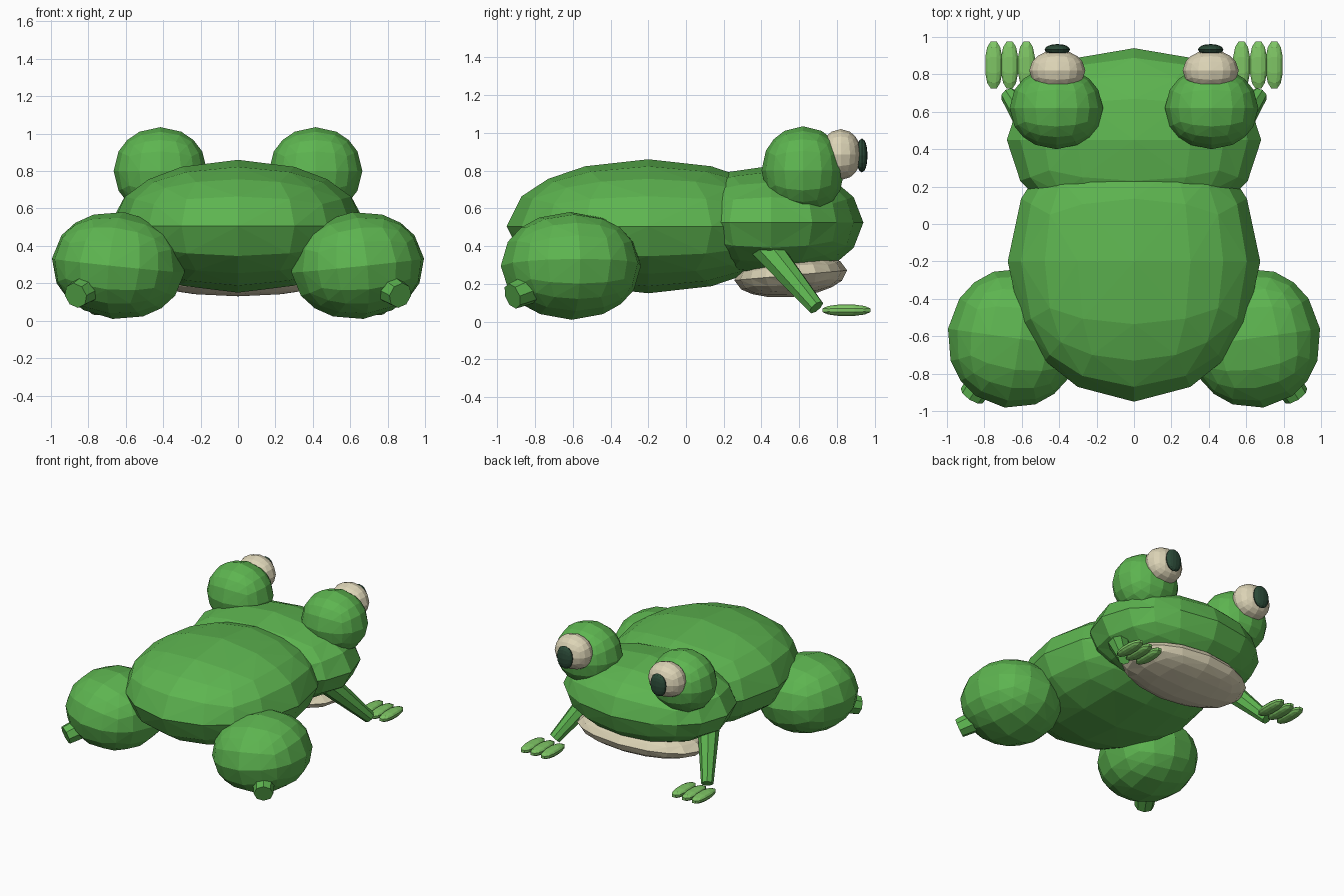
import bpy, bmesh
from math import radians
from mathutils import Vector, Matrix, Euler

if "Cube" in bpy.data.objects:
    bpy.data.objects.remove(bpy.data.objects["Cube"])


def mat(name, col):
    m = bpy.data.materials.new(name)
    m.diffuse_color = (*col, 1)
    m.use_nodes = True
    m.node_tree.nodes["Principled BSDF"].inputs["Base Color"].default_value = m.diffuse_color
    return m


GREEN = mat("skin_green", (0.11, 0.46, 0.08))
LIGHT = mat("toe_green", (0.21, 0.56, 0.13))
BEIGE = mat("beige", (0.72, 0.66, 0.47))
DARK = mat("dark_green", (0.025, 0.07, 0.04))


def finish(name, bm, material):
    bmesh.ops.recalc_face_normals(bm, faces=bm.faces)
    me = bpy.data.meshes.new(name)
    bm.to_mesh(me)
    bm.free()
    me.materials.append(material)
    ob = bpy.data.objects.new(name, me)
    bpy.context.collection.objects.link(ob)
    return ob


def blob(name, centre, radii, material, rot=(0, 0, 0), cuts=3):
    """Faceted ellipsoid made from a spherified cube."""
    bm = bmesh.new()
    bmesh.ops.create_cube(bm, size=2)
    bmesh.ops.subdivide_edges(bm, edges=bm.edges[:], cuts=cuts, use_grid_fill=True)
    for v in bm.verts:
        v.co.normalize()
    bmesh.ops.scale(bm, vec=radii, verts=bm.verts)
    bmesh.ops.triangulate(bm, faces=bm.faces[:])
    e = Euler([radians(a) for a in rot])
    bm.transform(Matrix.Translation(centre) @ e.to_matrix().to_4x4())
    return finish(name, bm, material)


def limb(name, a, b, ra, rb, material, sides=8):
    """Tapered cylinder from a to b."""
    a, b = Vector(a), Vector(b)
    d = b - a
    bm = bmesh.new()
    bmesh.ops.create_cone(bm, cap_ends=True, segments=sides, radius1=ra,
                          radius2=rb, depth=d.length)
    bm.transform(Matrix.Translation((a + b) / 2)
                 @ d.to_track_quat('Z', 'Y').to_matrix().to_4x4())
    return finish(name, bm, material)


# Trunk, head and pale chin
blob("body", (0, -0.2, 0.505), (0.675, 0.75, 0.355), GREEN)
blob("head", (0, 0.45, 0.525), (0.68, 0.49, 0.30), GREEN)
blob("chin", (0, 0.555, 0.245), (0.53, 0.30, 0.115), BEIGE, rot=(5, 0, 0))

for s, side in ((-1, "left"), (1, "right")):
    # Eyes: lid bump, eyeball, pupil
    blob(f"eye_bump_{side}", (s * 0.415, 0.62, 0.80), (0.25, 0.22, 0.235), GREEN)
    blob(f"eyeball_{side}", (s * 0.41, 0.82, 0.885), (0.15, 0.11, 0.135), BEIGE)
    blob(f"pupil_{side}", (s * 0.41, 0.932, 0.88), (0.068, 0.03, 0.09), DARK)

    # Hind leg: thigh and stub
    blob(f"thigh_{side}", (s * 0.64, -0.61, 0.295), (0.36, 0.375, 0.287), GREEN,
         rot=(0, s * -6, s * 8))
    limb(f"hind_stub_{side}", (s * 0.76, -0.76, 0.20), (s * 0.868, -0.92, 0.135),
         0.085, 0.07, GREEN)

    # Front leg and three toes
    limb(f"front_leg_{side}", (s * 0.48, 0.40, 0.42), (s * 0.67, 0.69, 0.075),
         0.085, 0.045, GREEN)
    for i, x in enumerate((0.575, 0.665, 0.75)):
        blob(f"front_toe_{side}_{i + 1}", (s * x, 0.85, 0.06),
             (0.05, 0.14, 0.033), LIGHT, cuts=2)
